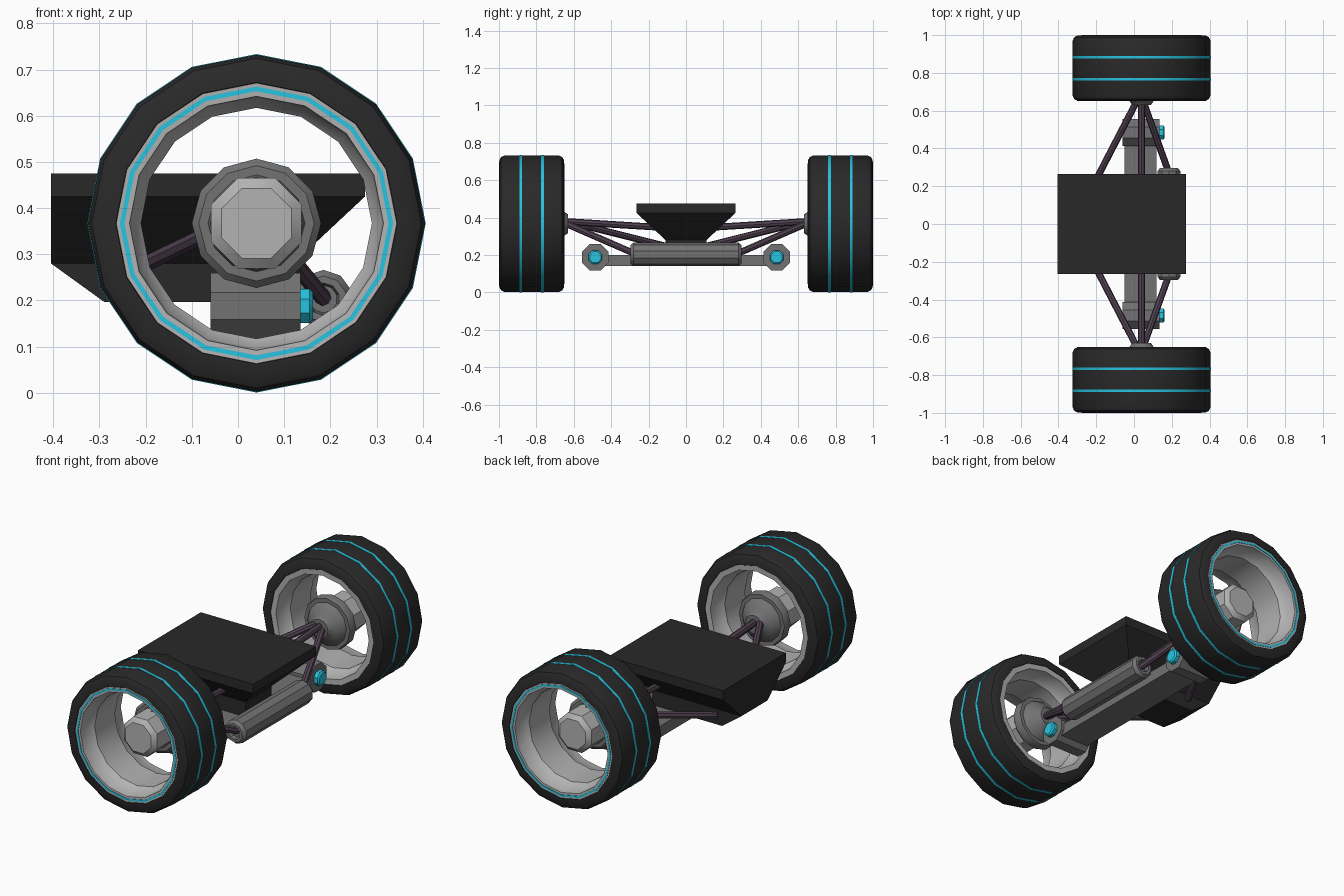
import bpy, bmesh, math
from mathutils import Vector

if "Cube" in bpy.data.objects:
    bpy.data.objects.remove(bpy.data.objects["Cube"])


def material(name, rgb):
    m = bpy.data.materials.new(name)
    m.diffuse_color = (*rgb, 1)
    m.use_nodes = True
    m.node_tree.nodes["Principled BSDF"].inputs["Base Color"].default_value = m.diffuse_color
    return m


BLACK = material("black", (0.022, 0.022, 0.022))
CYAN = material("cyan", (0.02, 0.55, 0.75))
PURPLE = material("plum", (0.085, 0.055, 0.085))
GREY = material("dark grey", (0.17, 0.17, 0.17))
RIM = material("light grey", (0.45, 0.45, 0.45))


def finish(bm, name, mat, angle=35):
    bmesh.ops.recalc_face_normals(bm, faces=bm.faces)
    me = bpy.data.meshes.new(name)
    bm.to_mesh(me)
    bm.free()
    me.materials.append(mat)
    me.shade_smooth()
    me.set_sharp_from_angle(angle=math.radians(angle))
    ob = bpy.data.objects.new(name, me)
    bpy.context.collection.objects.link(ob)
    return ob


def lathe(name, profile, centre, axis, sides, mat, turn=0, closed=False):
    """Revolve (distance along axis, radius) points about an axis through centre."""
    bm = bmesh.new()
    axis = Vector(axis).normalized()
    up = Vector((0, 0, 1))
    u = (up - axis * up.dot(axis)).normalized()
    v = axis.cross(u)
    rings = []
    for d, r in profile:
        ring = []
        for i in range(sides):
            a = 2 * math.pi * (i + turn) / sides
            ring.append(bm.verts.new(Vector(centre) + axis * d + (u * math.cos(a) + v * math.sin(a)) * r))
        rings.append(ring)
    pairs = list(zip(rings, rings[1:]))
    if closed:
        pairs.append((rings[-1], rings[0]))
    else:
        bm.faces.new(rings[0])
        bm.faces.new(rings[-1])
    for a, b in pairs:
        for i in range(sides):
            j = (i + 1) % sides
            bm.faces.new((a[i], a[j], b[j], b[i]))
    return finish(bm, name, mat)


def loft(name, levels, mat):
    """Stack of rectangles: (z, x min, x max, half width)."""
    bm = bmesh.new()
    rings = [[bm.verts.new(p) for p in ((x0, -w, z), (x1, -w, z), (x1, w, z), (x0, w, z))]
             for z, x0, x1, w in levels]
    bm.faces.new(rings[0])
    bm.faces.new(rings[-1])
    for a, b in zip(rings, rings[1:]):
        for i in range(4):
            bm.faces.new((a[i], a[i - 1], b[i - 1], b[i]))
    return finish(bm, name, mat, 10)


def rod(name, a, b, r):
    a, b = Vector(a), Vector(b)
    return lathe(name, [(0, r), ((b - a).length, r)], a, b - a, 8, PURPLE)


# chassis body and cross beam
loft("body", [(0.475, -0.405, 0.275, 0.265), (0.425, -0.405, 0.275, 0.265),
              (0.28, -0.405, 0.12, 0.11), (0.197, -0.29, 0.12, 0.11)], BLACK)
loft("cross_beam", [(0.14, -0.05, 0.12, 0.45), (0.20, -0.05, 0.12, 0.45)], GREY)

# steering cylinder with bevelled ends
lathe("steering_cylinder",
      [(-0.275, 0.03), (-0.297, 0.035), (-0.297, 0.05), (-0.28, 0.063), (0.28, 0.063),
       (0.297, 0.05), (0.297, 0.035), (0.275, 0.03)],
      (0.185, 0, 0.203), (0, 1, 0), 10, GREY)

WX, WZ = 0.04, 0.367
for s, side in ((-1, "front"), (1, "rear")):
    centre, out = (WX, s * 0.825, WZ), (0, s, 0)

    # tyre and its tread stripes
    half = [(0.145, 0.365), (0.163, 0.357), (0.173, 0.34), (0.175, 0.305)]
    lathe(f"{side}_tyre", [(-d, r) for d, r in reversed(half)] + half +
          [(0.15, 0.29), (-0.15, 0.29)], centre, out, 16, BLACK, closed=True)
    for k in (-0.058, 0.058):
        lathe(f"{side}_tread_stripe", [(k - 0.007, 0.36), (k - 0.007, 0.3665), (k + 0.007, 0.3665),
              (k + 0.007, 0.36)], centre, out, 16, CYAN, closed=True)

    # stepped rim and cyan rim ring
    lip = [(0.173, 0.308), (0.171, 0.275), (0.11, 0.27), (0.085, 0.25)]
    lathe(f"{side}_rim", lip + [(-d, r) for d, r in reversed(lip)], centre, out, 16, RIM, closed=True)
    lathe(f"{side}_rim_ring", [(0.168, 0.296), (0.1745, 0.296), (0.1745, 0.286), (0.168, 0.286)],
          centre, out, 16, CYAN, closed=True)

    # hub: domed inner flange and octagonal outer cap
    lathe(f"{side}_hub", [(-0.195, 0.05), (-0.175, 0.063), (-0.165, 0.085), (-0.142, 0.108),
                          (-0.13, 0.115), (-0.13, 0.135), (-0.12, 0.14), (-0.085, 0.14),
                          (-0.07, 0.125), (-0.07, 0.105), (-0.04, 0.10)],
          centre, out, 12, GREY)
    lathe(f"{side}_hub_cap", [(-0.06, 0.106), (0.055, 0.106), (0.075, 0.082)],
          centre, out, 8, RIM, turn=0.5)

    # beam end joint with cyan bolt
    joint = (0, s * 0.485, 0.188)
    lathe(f"{side}_joint", [(-0.06, 0.077), (0.135, 0.077)], joint, (1, 0, 0), 8, GREY, turn=0.5)
    lathe(f"{side}_joint_bolt", [(0.13, 0.04), (0.155, 0.04), (0.162, 0.032)],
          joint, (1, 0, 0), 8, CYAN, turn=0.5)

    # suspension rods
    rod(f"{side}_rear_rod", (0.02, s * 0.66, 0.385), (-0.26, s * 0.12, 0.25), 0.018)
    rod(f"{side}_upper_rod", (0.04, s * 0.66, 0.38), (0.04, s * 0.13, 0.347), 0.018)
    rod(f"{side}_steering_rod", (0.045, s * 0.66, 0.375), (0.185, s * 0.27, 0.205), 0.018)
